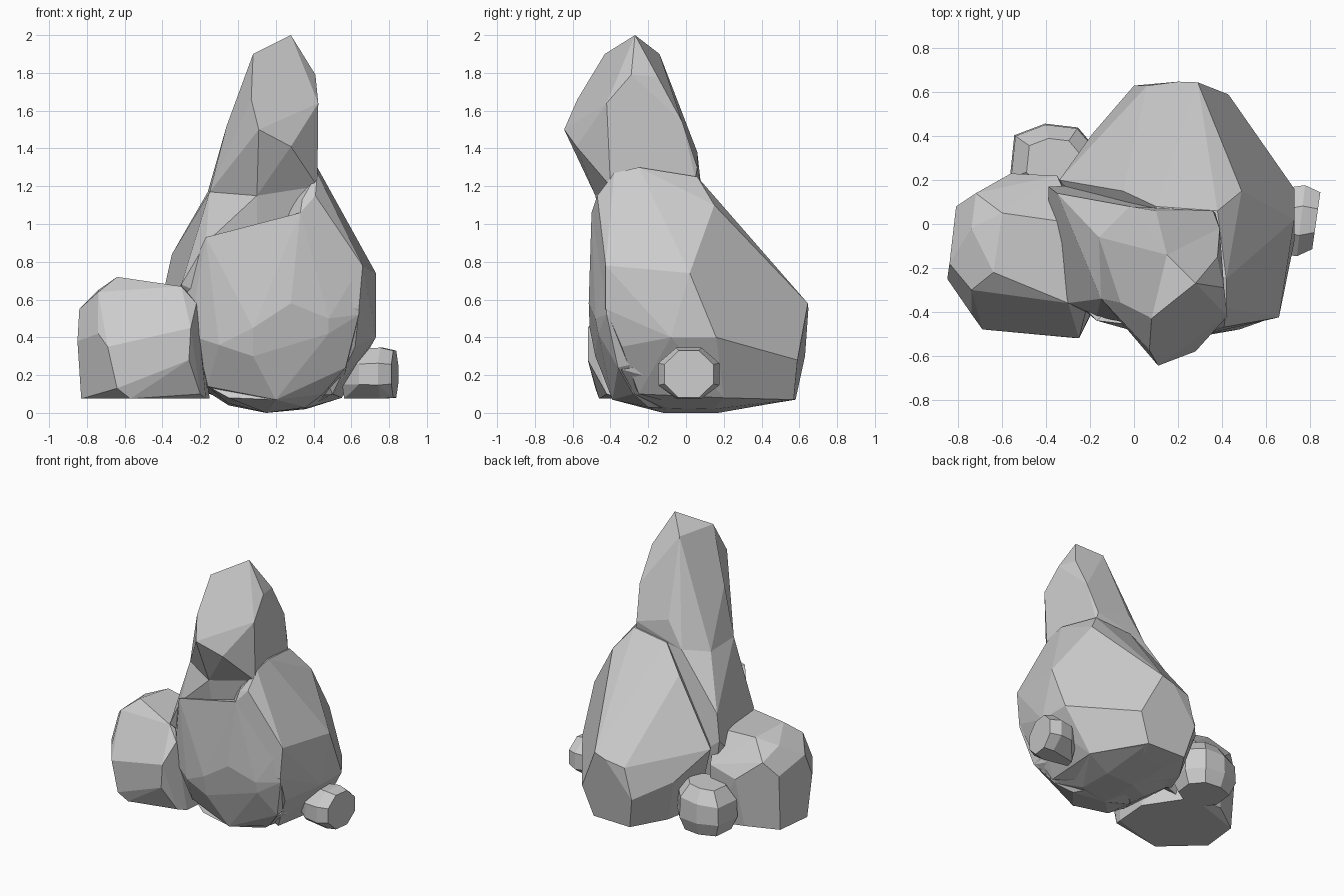
import bpy, bmesh
from math import radians, sin, cos, pi


def rock(name, pts, merge=8):
    """Chiselled stone: convex hull of corner points, near-flat facets merged."""
    bm = bmesh.new()
    for p in pts:
        bm.verts.new(p)
    res = bmesh.ops.convex_hull(bm, input=bm.verts[:])
    loose = {g for g in res["geom_interior"] + res["geom_unused"]
             if isinstance(g, bmesh.types.BMVert) and g.is_valid}
    bmesh.ops.delete(bm, geom=list(loose), context='VERTS')
    bmesh.ops.dissolve_limit(bm, angle_limit=radians(merge),
                             verts=bm.verts[:], edges=bm.edges[:])
    bmesh.ops.recalc_face_normals(bm, faces=bm.faces[:])
    me = bpy.data.meshes.new(name)
    bm.to_mesh(me)
    bm.free()
    ob = bpy.data.objects.new(name, me)
    bpy.context.collection.objects.link(ob)
    return ob


# Leaning spire: upper part with overhanging front face, and its spreading foot
waist = [(-.16, -.06, 1.17), (-.15, -.34, 1.17), (.1, -.48, 1.15), (.42, -.40, 1.2),
         (.37, .05, 1.24), (-.02, .08, 1.2)]
rock("spire", waist + [
    (.28, -.27, 2.0), (.08, -.43, 1.9), (.41, -.29, 1.79), (.425, -.42, 1.64),
    (.28, -.58, 1.41), (.11, -.645, 1.5), (.07, -.575, 1.66),
    (.15, -.14, 1.9), (.38, -.15, 1.78), (.17, -.01, 1.56), (.39, -.02, 1.54),
    (.02, -.43, 1.69), (-.06, -.36, 1.52), (.10, .06, 1.38), (.36, .06, 1.3)])
rock("spire_foot", waist + [
    (-.35, .14, .84), (-.39, .17, .66), (-.39, 0, .5), (-.35, -.18, .6),
    (-.30, -.36, .68), (-.17, -.42, .9), (.1, -.36, .5), (.41, 0, .9),
    (-.28, .1, .12), (.2, .2, .2)])

# Rounded boulder forming the front of the main mass
rock("front_boulder", [
    (-.17, -.44, .93), (.33, -.50, 1.06), (.65, -.42, .78), (.64, -.42, .52),
    (.28, -.515, .58), (.48, -.48, .5), (.48, -.465, .42), (.08, -.51, .45),
    (-.23, -.39, .58), (-.22, -.38, .4), (.08, -.48, .3), (.28, -.475, .36),
    (-.1, -.45, .36), (.57, -.36, .24), (.2, -.39, .07), (.65, -.1, .7),
    (.6, -.1, .3), (-.30, -.30, .66), (-.16, -.3, .14), (.45, -.28, .1),
    (.36, -.2, .03), (.15, -.12, 0), (-.05, -.1, .05), (-.13, -.1, .12),
    (.2, -.1, .95), (.2, .15, .01)], 5)

# Broad boulder sloping away to the back and right, its shoulder peeking out in front
rock("rear_boulder", [
    (.1, .08, 1.22), (.38, .06, 1.25), (.42, -.25, 1.3), (.42, -.38, 1.27),
    (.34, -.47, 1.13), (.41, -.47, 1.15), (.46, -.42, 1.06), (.33, -.50, 1.06),
    (.29, -.51, .6), (.64, -.425, .55),
    (.49, .15, 1.1), (.73, .02, .74), (.66, -.425, .78), (.73, .16, .4),
    (.73, -.08, .4), (.29, .645, .58), (.06, .63, .52), (.2, .648, .55),
    (.43, .59, .28), (0, .63, .3), (.05, .58, .07), (.35, .57, .07),
    (.55, .2, .08), (.62, -.34, .35), (-.34, .2, .6), (-.19, .41, .4),
    (-.1, .35, .08), (-.2, .15, .12), (-.05, .15, 1.05), (.15, .15, 0),
    (.35, .05, .02), (.5, -.25, .1)])

# Shared underside joining the two big boulders
rock("base", [
    (.05, .57, .07), (.35, .56, .07), (.55, .2, .08), (.57, -.34, .23),
    (.45, -.27, .1), (.2, -.385, .07), (-.05, -.33, .08), (-.16, -.28, .14),
    (-.19, .15, .13), (-.08, .3, .08), (.15, -.12, 0), (.15, .17, 0),
    (.36, -.1, .025), (.36, .15, .02), (-.05, .05, .04),
    (.6, .1, .3), (-.2, -.1, .35), (.1, .5, .3)])

# Squat boulder on the left
rock("left_boulder", [
    (-.64, -.22, .72), (-.60, .05, .70), (-.30, -.36, .67), (-.25, 0, .66),
    (-.74, -.02, .65), (-.74, -.30, .64), (-.72, .14, .58), (-.84, -.18, .55),
    (-.81, .08, .48), (-.85, -.25, .38), (-.83, -.22, .075), (-.80, .05, .075),
    (-.74, -.41, .42), (-.69, -.48, .35), (-.64, -.48, .13), (-.57, -.46, .075),
    (-.26, -.52, .28), (-.25, -.52, .45), (-.22, -.40, .58), (-.20, -.42, .10),
    (-.17, -.35, .075), (-.56, .23, .45), (-.35, .22, .5), (-.35, .2, .075),
    (-.6, .18, .1), (-.15, -.1, .075)])

# Small stone at the back, from stacked uneven rings
corners = [(1, .3), (.55, .9), (-.2, 1), (-.9, .7), (-1, -.4), (-.6, -.9), (.3, -1), (.9, -.6)]
rock("back_stone", [(-.365 + .2 * s * u, .28 + .177 * s * v, z + dz * u)
                    for s, z, dz in [(.8, .075, 0), (1, .17, 0), (.97, .31, .015), (.62, .40, .01)]
                    for u, v in corners], 12)

# Small stone on the right, eight-sided around the x axis
rock("right_stone", [(x + .02 * cos(a), .015 + ry * cos(a), max(.075, .205 + rz * sin(a)))
                     for x, ry, rz in [(.83, .14, .135), (.76, .175, .152), (.66, .16, .14), (.57, .08, .14)]
                     for a in [pi / 8 + i * pi / 4 for i in range(8)]], 12)
